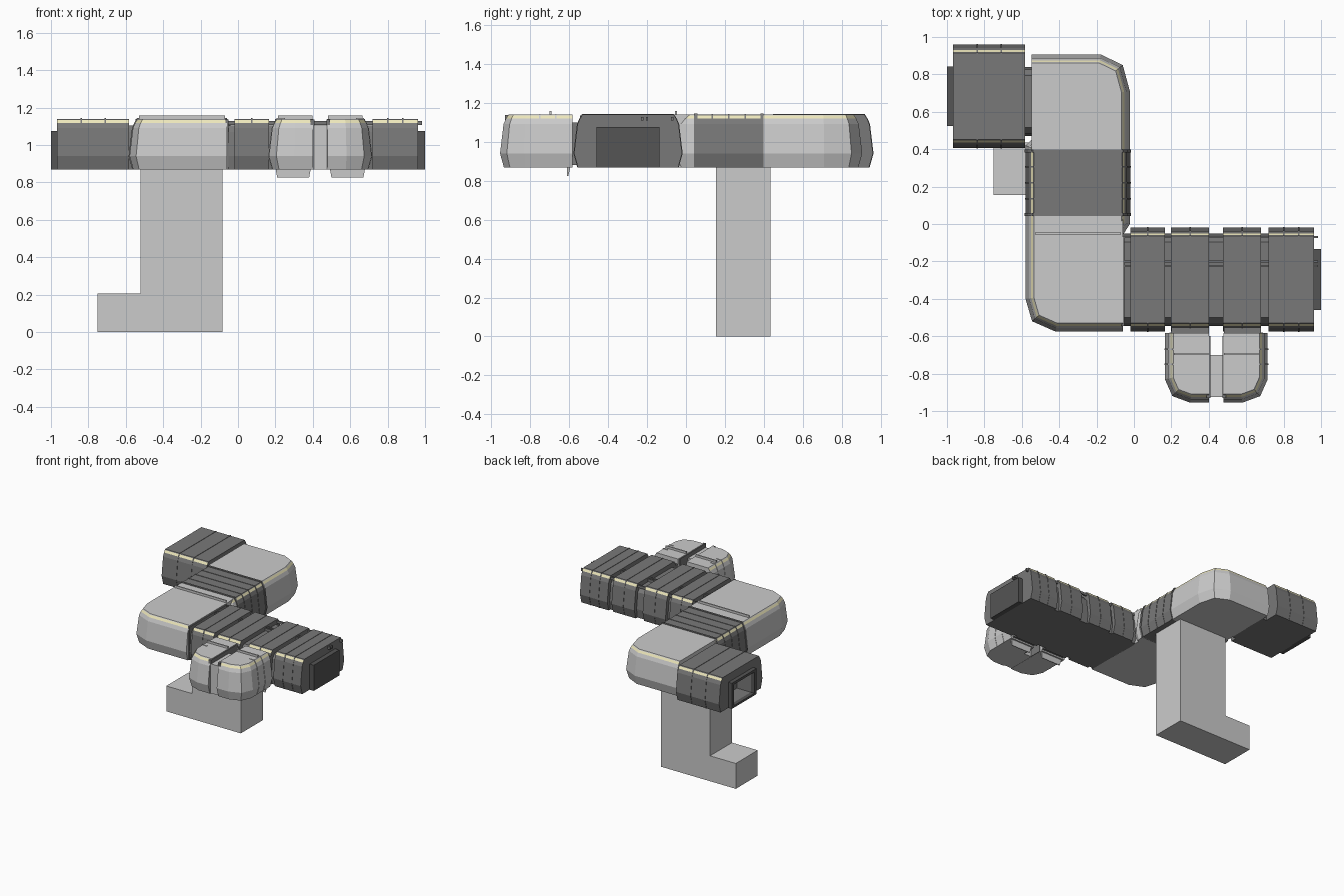
import bpy, bmesh
from mathutils import Vector

if "Cube" in bpy.data.objects:
    bpy.data.objects.remove(bpy.data.objects["Cube"])


def material(name, rgb):
    m = bpy.data.materials.new(name)
    m.diffuse_color = (*rgb, 1)
    m.use_nodes = True
    m.node_tree.nodes["Principled BSDF"].inputs["Base Color"].default_value = m.diffuse_color
    return m


LIGHT = material("light_panel", (0.8, 0.8, 0.8))
DARK = material("dark_panel", (0.19, 0.19, 0.19))
BLACK = material("door_dark", (0.09, 0.09, 0.09))
GLOW = material("yellow_strip", (0.85, 0.8, 0.5))

# Wall section: height, inset of the outer walls; band 3 is the yellow strip
SECTION = [(0.868, 0.02), (0.94, 0.0), (1.09, 0.018), (1.118, 0.03),
           (1.134, 0.04), (1.14, 0.045)]
GAP_SECTION = [(0.868, 0.04), (0.94, 0.03), (1.07, 0.045), (1.105, 0.075)]


def inset_outline(pts, dists):
    """Move each edge of a counter-clockwise outline inwards by its own distance."""
    n = len(pts)
    lines = []
    for i in range(n):
        a, b = Vector(pts[i]), Vector(pts[(i + 1) % n])
        d = (b - a).normalized()
        lines.append((a + Vector((-d.y, d.x)) * dists[i], d))
    out = []
    for i in range(n):
        (p, d), (q, e) = lines[i - 1], lines[i]
        t = (q - p).cross(e) / d.cross(e)
        out.append(p + d * t)
    return out


def shell(name, pts, open_edges, mat, section=SECTION, grow=0.0, strip=True):
    """Corridor body: outline lofted through the wall section; open edges stay upright."""
    bm = bmesh.new()
    n = len(pts)
    rings = []
    for k, (z, ins) in enumerate(section):
        d = [0 if i in open_edges else ins - grow for i in range(n)]
        zz = z + (grow if k == len(section) - 1 else 0)
        rings.append([bm.verts.new((p.x, p.y, zz)) for p in inset_outline(pts, d)])
    for k in range(len(rings) - 1):
        for i in range(n):
            j = (i + 1) % n
            f = bm.faces.new((rings[k][i], rings[k][j], rings[k + 1][j], rings[k + 1][i]))
            if strip and k == 3 and i not in open_edges:
                f.material_index = 1
    bm.faces.new(rings[0][::-1])
    bm.faces.new(rings[-1])
    return finish(name, bm, [mat, GLOW])


def finish(name, bm, mats):
    bmesh.ops.recalc_face_normals(bm, faces=bm.faces)
    me = bpy.data.meshes.new(name)
    bm.to_mesh(me)
    bm.free()
    ob = bpy.data.objects.new(name, me)
    for m in mats:
        me.materials.append(m)
    bpy.context.collection.objects.link(ob)
    return ob


def box(name, x0, x1, y0, y1, z0, z1, mat):
    bm = bmesh.new()
    bmesh.ops.create_cube(bm, size=1)
    for v in bm.verts:
        v.co = ((x0, x1)[v.co.x > 0], (y0, y1)[v.co.y > 0], (z0, z1)[v.co.z > 0])
    return finish(name, bm, [mat])


def rect(x0, x1, y0, y1):
    return [(x0, y0), (x1, y0), (x1, y1), (x0, y1)]


def run_x(name, x0, x1, y0, y1, mat=DARK, ribs=3, **kw):
    """Straight piece along x, with thin panel ribs."""
    ob = shell(name, rect(x0, x1, y0, y1), (1, 3), mat, **kw)
    for i in range(1, ribs):
        c = x0 + (x1 - x0) * i / ribs
        shell(name + "_rib", rect(c - .004, c + .004, y0, y1), (1, 3), mat,
              grow=0.003, strip=False)
    return ob


def run_y(name, x0, x1, y0, y1, mat, **kw):
    return shell(name, rect(x0, x1, y0, y1), (0, 2), mat, **kw)


# Pedestal with foot
bm = bmesh.new()
prof = [(-.75, 0), (-.083, 0), (-.083, .869), (-.52, .869), (-.52, .205), (-.75, .205)]
face = bm.faces.new([bm.verts.new((x, .155, z)) for x, z in prof])
ext = bmesh.ops.extrude_face_region(bm, geom=[face])["geom"]
bmesh.ops.translate(bm, vec=(0, .28, 0), verts=[v for v in ext if isinstance(v, bmesh.types.BMVert)])
finish("pedestal", bm, [LIGHT])

# Right-hand corridor: four segments, recessed joints, cables across the joints
Y0, Y1 = -.575, -.02
for i, (a, b) in enumerate([(-.02, .165), (.198, .402), (.477, .68), (.718, .963)]):
    run_x(f"corridor_segment_{i + 1}", a, b, Y0, Y1, ribs=2 if i < 3 else 3)
for a, b in [(-.06, -.02), (.165, .198), (.402, .477), (.68, .718)]:
    run_x("corridor_joint", a, b, Y0, Y1, ribs=0, section=GAP_SECTION, strip=False)
for y in (-.07, -.2, -.225):
    box("roof_cable", -.06, .985, y - .006, y + .006, 1.108, 1.128, DARK)
box("right_door", .96, 1.0, -.46, -.135, .868, 1.075, BLACK)

# Crossing corridor: dark middle between two light corner rooms
run_y("middle_segment", -.58, -.02, .05, .39, DARK)
for y in (.05, .39):
    run_y("middle_collar", -.58, -.02, y - .008, y + .008, DARK, grow=.005, strip=False)
for y in (.135, .22, .305):
    run_y("middle_rib", -.58, -.02, y - .004, y + .004, DARK, grow=.003, strip=False)
front_corner = [(-.58, .05), (-.58, -.4), (-.545, -.52), (-.42, -.575), (-.06, -.575),
                (-.06, -.06), (-.022, 0), (-.022, .05)]
shell("front_corner_room", front_corner, (4, 7), LIGHT)
back_corner = [(-.022, .39), (-.022, .71), (-.06, .85), (-.175, .905), (-.548, .905),
               (-.548, .45), (-.58, .42), (-.58, .39)]
shell("back_corner_room", back_corner, (4, 7), LIGHT)
box("front_corner_ridge", -.53, -.07, -.056, -.046, 1.13, 1.158, LIGHT)
box("front_corner_side_frame", -.066, -.05, -.545, -.07, .868, 1.135, DARK)

# Left segment with a hollow doorway
left = run_x("left_segment", -.968, -.582, .407, .96)
run_x("left_joint", -.582, -.545, .44, .87, ribs=0, section=GAP_SECTION, strip=False)
D0, D1 = .525, .842
cut = box("doorway_cutter", -1.1, -.64, D0 + .03, D1 - .03, .885, 1.055, DARK)
cut.hide_render = True
cut.hide_viewport = True
frame = box("left_door_frame", -1.0, -.96, D0, D1, .868, 1.075, BLACK)
for ob in (left, frame):
    mod = ob.modifiers.new("doorway", "BOOLEAN")
    mod.operation = "DIFFERENCE"
    mod.solver = "EXACT"
    mod.object = cut

# Front side room: two mirrored light halves around x = 0.44 with a recessed joint
half = [(.165, -.582), (.165, -.83), (.205, -.92), (.3, -.955), (.402, -.955), (.402, -.582)]
mirror = [(.88 - x, y) for x, y in half][::-1]
shell("side_room_left", half, (4, 5), LIGHT)
shell("side_room_right", mirror, (0, 5), LIGHT)
run_y("side_room_joint", .402, .478, -.925, -.7, LIGHT, section=[
    (.868, 0), (1.105, 0)], strip=False)
for s in (0, 1):
    side = lambda a, b: (a, b) if s == 0 else (.88 - b, .88 - a)
    box("side_room_ridge", *side(.215, .398), -.7, -.69, 1.13, 1.157, LIGHT)
    box("side_room_edge_frame", *side(.388, .408), -.93, -.6, .868, 1.136, DARK)
    # Wedge flange hanging below the room entrance
    x0, x1 = side(.19, .4)
    bm = bmesh.new()
    ends = []
    for x, k in ((x0, .02), (x1, -.02)):
        ends.append([bm.verts.new(c) for c in
                     ((x, -.58, .93), (x, -.612, .93), (x + k, -.61, .825), (x + k, -.604, .825))])
    bm.faces.new(ends[0])
    bm.faces.new(ends[1][::-1])
    for i in range(4):
        j = (i + 1) % 4
        bm.faces.new((ends[0][i], ends[0][j], ends[1][j], ends[1][i]))
    finish("side_room_flange", bm, [LIGHT])
    # Panel ribs on the outer wall
    for y in (-.67, -.75):
        pts = rect(*side(.165, .25), y - .004, y + .004)
        shell("side_room_rib", pts, (0, 2, 1 if s == 0 else 3), LIGHT, grow=.003, strip=False)
box("side_room_threshold", .2, .4, -.59, -.55, .88, 1.1, DARK)
box("side_room_threshold", .48, .68, -.59, -.55, .88, 1.1, DARK)
